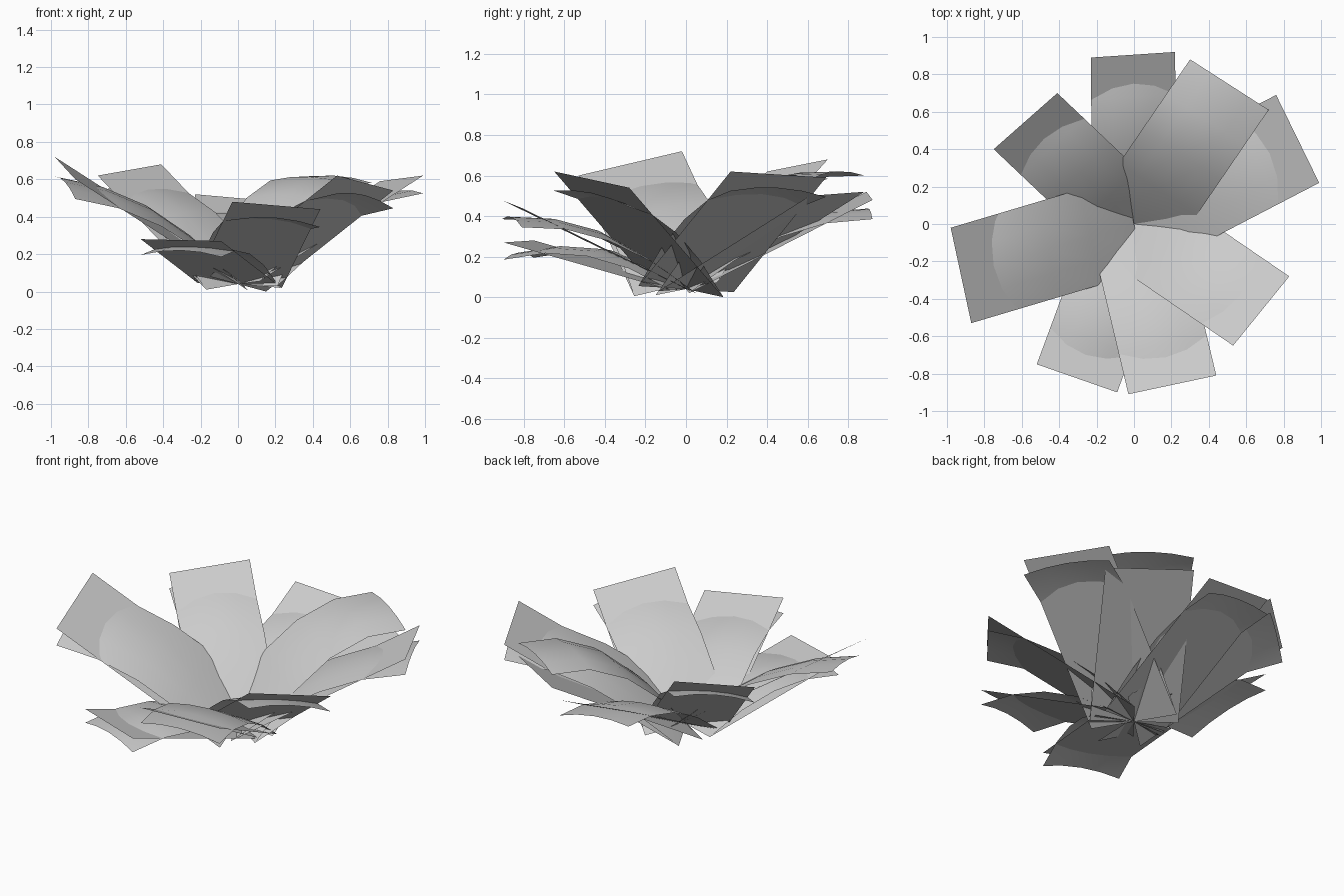
import bpy
from mathutils import Vector

if "Cube" in bpy.data.objects:
    bpy.data.objects.remove(bpy.data.objects["Cube"])

# Each leaf: two tip corners, base height, rise and fall of the arched layer
LEAVES = [
    ((-0.23, 0.89, 0.52), (0.22, 0.92, 0.48), 0.04, 0.285, 0.38),
    ((0.30, 0.88, 0.52), (0.72, 0.61, 0.50), 0.04, 0.78, 0.70),
    ((0.76, 0.69, 0.59), (0.99, 0.22, 0.62), 0.04, 0.285, 0.38),
    ((0.83, -0.28, 0.54), (0.53, -0.65, 0.62), 0.04, 0.285, 0.38),
    ((0.44, -0.81, 0.44), (-0.03, -0.91, 0.48), 0.04, 0.285, 0.38),
    ((-0.09, -0.90, 0.27), (-0.52, -0.75, 0.28), 0.04, 0.285, 0.37),
    ((-0.87, -0.53, 0.60), (-0.98, -0.02, 0.72), 0.065, 0.285, 0.39),
    ((-0.75, 0.40, 0.62), (-0.41, 0.70, 0.68), 0.04, 0.285, 0.38),
]


def sheet(name, a, b, base_z, rise, fall, bulge, cols, rows):
    """Constant-width leaf sheet running from the centre out to edge a-b."""
    a, b = Vector(a), Vector(b)
    tip, edge = (a + b) / 2, b - a
    base = Vector((0, 0, base_z))
    verts, faces = [], []
    for r in range(rows + 1):
        t = r / rows
        for c in range(cols + 1):
            s = c / cols - 0.5
            p = base.lerp(tip, t) + edge * s
            p.z += rise * t - fall * t * t
            p.z += bulge * (1 - 4 * s * s) * min(1, 2 * t)
            verts.append(p)
    n = cols + 1
    for r in range(rows):
        for c in range(cols):
            i = r * n + c
            faces.append((i, i + n, i + n + 1, i + 1))
    mesh = bpy.data.meshes.new(name)
    mesh.from_pydata(verts, [], faces)
    mesh.shade_smooth()
    obj = bpy.data.objects.new(name, mesh)
    bpy.context.collection.objects.link(obj)
    return obj


# Every leaf has a flat card and an arched, cupped card
for i, (a, b, z, rise, fall) in enumerate(LEAVES, 1):
    sheet(f"flat_leaf_{i}", a, b, z, 0, 0, 0, 1, 1)
    sheet(f"arched_leaf_{i}", a, b, z, rise, fall, 0.03, 4, 4)
